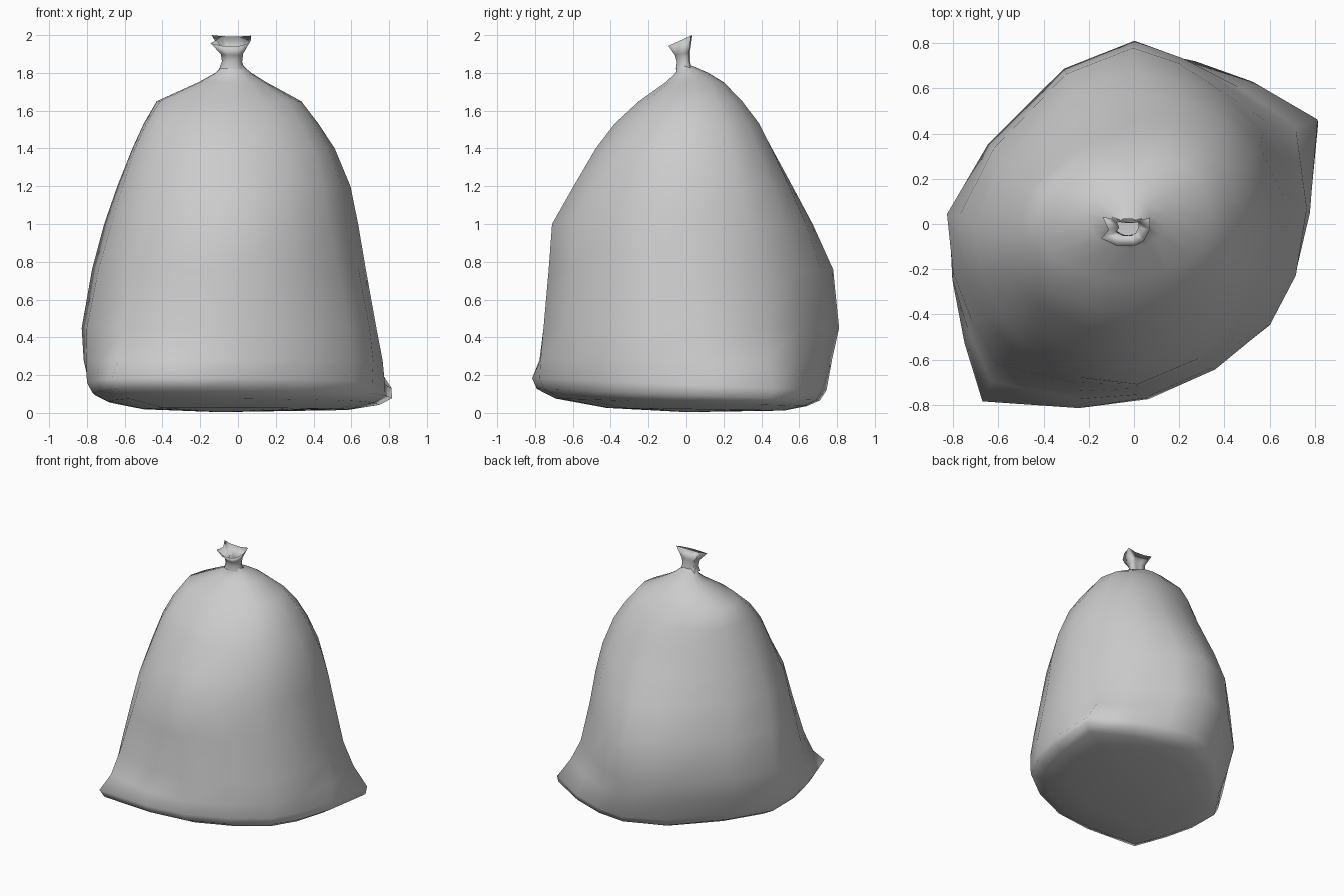
import bpy, bmesh, math

# Widest outline of the filled bag, with two pulled-out seam corners
FOOT = [(0.78, 0.06), (0.82, 0.48), (0.53, 0.65), (0.27, 0.74), (0.04, 0.76),
        (-0.27, 0.64), (-0.60, 0.31), (-0.80, 0.01), (-0.81, -0.26), (-0.76, -0.52),
        (-0.68, -0.78), (-0.25, -0.81), (0.06, -0.77), (0.36, -0.63),
        (0.60, -0.44), (0.71, -0.23)]
ROUND = [(x / math.hypot(x, y), y / math.hypot(x, y)) for x, y in FOOT]


def fit(points, x0, x1, y0, y1):
    """Stretch an outline so it fills the given bounds."""
    xs, ys = [p[0] for p in points], [p[1] for p in points]
    return [(x0 + (x - min(xs)) / (max(xs) - min(xs)) * (x1 - x0),
             y0 + (y - min(ys)) / (max(ys) - min(ys)) * (y1 - y0)) for x, y in points]


def section(z, x0, x1, y0, y1, corner, dents=(0, 0, 0, 0), tilt=0.0):
    """Blend the round outline with the footprint, then dent or bulge each diagonal."""
    blend = [((1 - corner) * r[0] + corner * f[0], (1 - corner) * r[1] + corner * f[1])
             for r, f in zip(ROUND, FOOT)]
    cx, cy, ring = (x0 + x1) / 2, (y0 + y1) / 2, []
    for x, y in fit(blend, x0, x1, y0, y1):
        a = math.atan2(y - cy, x - cx) % math.tau
        k = 1 + dents[int(a / (math.pi / 2)) % 4] * abs(math.sin(2 * a))
        ring.append((cx + (x - cx) * k, cy + (y - cy) * k, z - tilt * y))
    return ring


def loft(name, rings, bottom=None):
    bm = bmesh.new()
    rows = [[bm.verts.new(p) for p in ring] for ring in rings]
    n = len(rows[0])
    for a, b in zip(rows, rows[1:]):
        for i in range(n):
            j = (i + 1) % n
            bm.faces.new((a[i], a[j], b[j], b[i]))
    if bottom:
        tip = bm.verts.new(bottom)
        for i in range(n):
            bm.faces.new((rows[0][(i + 1) % n], rows[0][i], tip))
    for f in bm.faces:
        f.smooth = True
    mesh = bpy.data.meshes.new(name)
    bm.to_mesh(mesh)
    bm.free()
    obj = bpy.data.objects.new(name, mesh)
    bpy.context.collection.objects.link(obj)
    return obj


# Bag body: z, x min, x max, y min, y max, amount of corner,
# dents toward (back right, back left, front left, front right), tilt
FLAT = (0, 0, 0, 0)
LEVELS = [(0.02, -0.50, 0.58, -0.42, 0.52, 0.8, FLAT, 0.015),
          (0.055, -0.69, 0.75, -0.69, 0.64, 1.0, FLAT, 0.03),
          (0.095, -0.77, 0.815, -0.79, 0.71, 1.0, FLAT, 0.04),
          (0.15, -0.80, 0.82, -0.815, 0.745, 1.0, (-0.01, -0.02, 0, 0), 0.04),
          (0.28, -0.82, 0.775, -0.785, 0.78, 0.7, (-0.07, -0.07, -0.02, 0)),
          (0.45, -0.83, 0.745, -0.755, 0.82, 0.42, (-0.10, -0.10, -0.02, 0)),
          (0.76, -0.775, 0.685, -0.73, 0.785, 0.2, (-0.07, -0.11, -0.02, -0.02)),
          (1.0, -0.71, 0.635, -0.715, 0.67, 0.1, (0.01, -0.09, -0.03, -0.05)),
          (1.2, -0.64, 0.59, -0.60, 0.56, 0.0, (0.06, -0.08, 0.0, -0.04)),
          (1.4, -0.56, 0.505, -0.48, 0.45, 0.0, (0.10, -0.06, 0.04, -0.01)),
          (1.53, -0.50, 0.42, -0.38, 0.38, 0.0, (0.12, -0.02, 0.04, 0)),
          (1.65, -0.43, 0.33, -0.25, 0.29, 0.0, (0.12, 0.04, 0.0, 0)),
          (1.75, -0.21, 0.15, -0.11, 0.20, 0.0, (0.06, 0.04, 0, 0)),
          (1.80, -0.12, 0.07, -0.055, 0.12, 0.0),
          (1.84, -0.08, 0.025, -0.05, 0.025, 0.0)]
loft("bag_body", [section(*lv) for lv in LEVELS], (-0.1, 0, 0.004))

# Tied neck: squarish gathered collar flaring to an open, tilted rim
COLLAR = [(1, 0.1), (1, 0.9), (0.4, 0.75), (-0.4, 0.8), (-0.95, 1), (-0.7, 0.1),
          (-1, -0.5), (-0.4, -1), (0.4, -1), (0.75, -0.7)]


def collar(z, x0, x1, y0, y1, tilt=0.0):
    return [(x, y, z + tilt * (y + 0.03)) for x, y in fit(COLLAR, x0, x1, y0, y1)]


loft("tied_neck", [collar(1.82, -0.10, 0.035, -0.055, 0.03),
                   collar(1.86, -0.085, 0.022, -0.05, 0.02),
                   collar(1.90, -0.09, 0.028, -0.06, 0.02, 0.2),
                   collar(1.972, -0.145, 0.07, -0.095, 0.032, 0.45),
                   collar(1.90, -0.08, 0.02, -0.05, 0.012, 0.2)])
